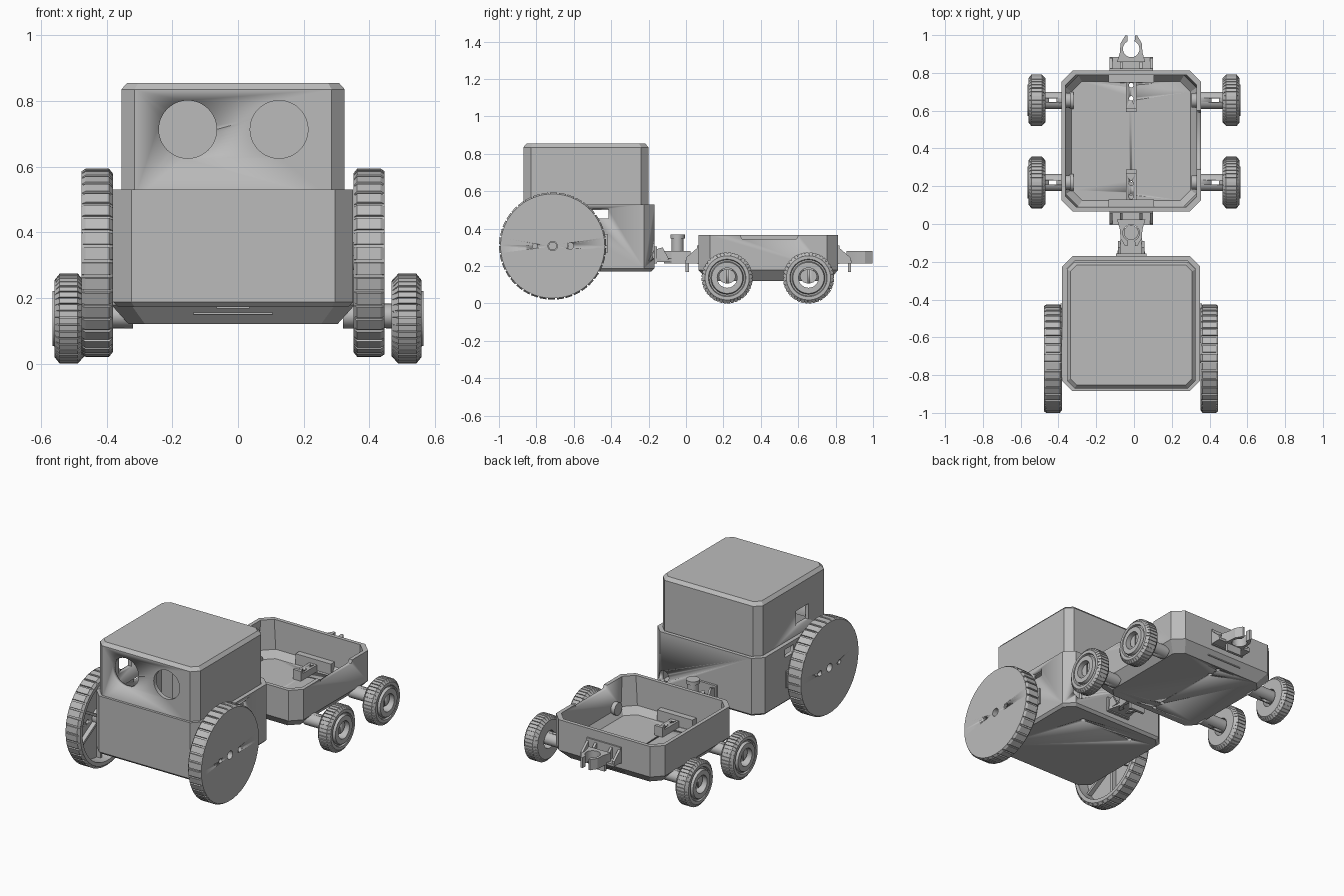
import bpy, bmesh, math
from mathutils import Matrix, Vector

if "Cube" in bpy.data.objects:
    bpy.data.objects.remove(bpy.data.objects["Cube"])

mat = bpy.data.materials.new("plain_grey")
mat.use_nodes = True
GREY = (0.5, 0.5, 0.5, 1)
mat.diffuse_color = GREY
mat.node_tree.nodes["Principled BSDF"].inputs["Base Color"].default_value = GREY
CX = -0.015  # shared centre line of cab and trailer


def finish(bm, name):
    bmesh.ops.recalc_face_normals(bm, faces=bm.faces)
    me = bpy.data.meshes.new(name)
    bm.to_mesh(me)
    bm.free()
    ob = bpy.data.objects.new(name, me)
    bpy.context.collection.objects.link(ob)
    me.materials.append(mat)
    bpy.ops.object.select_all(action='DESELECT')
    ob.select_set(True)
    bpy.context.view_layer.objects.active = ob
    bpy.ops.object.shade_smooth_by_angle(angle=math.radians(25))
    return ob


def skin(rings, name, closed=False):
    bm = bmesh.new()
    vs = [[bm.verts.new(p) for p in r] for r in rings]
    n = len(vs[0])
    for a, b in zip(vs, vs[1:] + (vs[:1] if closed else [])):
        for i in range(n):
            j = (i + 1) % n
            bm.faces.new((a[i], a[j], b[j], b[i]))
    if not closed:
        bm.faces.new(vs[0])
        bm.faces.new(vs[-1])
    return finish(bm, name)


def octagon(z, hx, hy, c, cy):
    # rectangle with clipped corners
    pts = [(hx, hy - c), (hx - c, hy), (c - hx, hy), (-hx, hy - c),
           (-hx, c - hy), (c - hx, -hy), (hx - c, -hy), (hx, c - hy)]
    return [(CX + x, cy + y, z) for x, y in pts]


def shell(name, cy, levels):
    return skin([octagon(*lv, cy) for lv in levels], name)


def box(name, x0, x1, y0, y1, z0, z1):
    quad = [(x0, y0), (x1, y0), (x1, y1), (x0, y1)]
    return skin([[(x, y, z) for x, y in quad] for z in (z0, z1)], name)


def cyl(name, axis, centre, r, length, n=32, squash=1):
    rot = Vector((0, 0, 1)).rotation_difference(Vector(axis)).to_matrix().to_4x4()
    bm = bmesh.new()
    bmesh.ops.create_cone(bm, cap_ends=True, segments=n, radius1=r, radius2=r, depth=length,
                          matrix=Matrix.Translation(centre) @ Matrix.Diagonal((1, 1, squash, 1)) @ rot)
    return finish(bm, name)


def prism(name, outline, place, depth):
    # extrude a flat outline; place maps (a, b, d) to x, y, z
    return skin([[place(a, b, d) for a, b in outline] for d in depth], name)


def cut(ob, cutters):
    for c in cutters:
        c.hide_render = True
        m = ob.modifiers.new("cut", 'BOOLEAN')
        m.operation, m.solver, m.object = 'DIFFERENCE', 'EXACT', c
    bpy.context.view_layer.update()
    dg = bpy.context.evaluated_depsgraph_get()
    me = bpy.data.meshes.new_from_object(ob.evaluated_get(dg))
    ob.modifiers.clear()
    ob.data = me
    for c in cutters:
        bpy.data.objects.remove(c)
    return ob


def wheel(name, profile, x, side, y, z, teeth):
    # spun profile of (outward offset, radius, groove depth)
    steps = [(0, 0), (0.78, 0), (0.8, 1), (0.98, 1)]
    turns = [((i + s) / teeth * math.tau, g) for i in range(teeth) for s, g in steps]
    rings = [[(x + side * u, y + (r - d * g) * math.cos(a), z + (r - d * g) * math.sin(a))
              for a, g in turns] for u, r, d in profile]
    return skin(rings, name, closed=True)


# Cab: open lower tub and hollow head
body_y, head_y = -0.527, -0.535
body = shell("lower_body", body_y, [
    (0.2, 0.34, 0.335, 0.045), (0.53, 0.34, 0.335, 0.045), (0.53, 0.365, 0.358, 0.055),
    (0.187, 0.365, 0.358, 0.055), (0.172, 0.35, 0.343, 0.05)])
cut(body, [box("slot_cutter", -1, 1, -0.5, -0.415, 0.455, 0.505),
           cyl("cable_cutter", (0, 1, 0), (0.27, -0.17, 0.26), 0.035, 0.12),
           cyl("screw_cutter", (0, 0, 1), (0.15, -0.28, 0.18), 0.014, 0.1, 16),
           cyl("screw_cutter", (0, 0, 1), (-0.2, -0.28, 0.18), 0.014, 0.1, 16)])
head = shell("head", head_y, [
    (0.83, 0.315, 0.31, 0.03), (0.5, 0.315, 0.31, 0.03), (0.5, 0.34, 0.335, 0.04),
    (0.835, 0.34, 0.335, 0.04), (0.855, 0.322, 0.317, 0.033)])
cut(head, [cyl("eye_cutter", (0, 1, 0), (x, -0.87, 0.713), 0.088, 0.15, 48) for x in (-0.153, 0.125)]
    + [box("window_cutter", -0.45, -0.3, -0.68, -0.56, 0.585, 0.68)])

# Large drive wheels: cupped discs with spokes and a hub
WY, WZ = -0.713, 0.307
big = [(0.0, 0.25, 0), (0.0, 0.272, 0), (0.012, 0.287, 0.008), (0.083, 0.287, 0.008),
       (0.095, 0.279, 0), (0.095, 0.025, 0), (0.01, 0.025, 0), (0.01, 0.05, 0),
       (0.075, 0.05, 0), (0.075, 0.25, 0)]
for tag, s in (("left", 1), ("right", -1)):
    x0 = CX + s * 0.366
    w = wheel(tag + "_drive_wheel", big, x0, s, WY, WZ, 38)
    cut(w, [cyl("bolt_cutter", (1, 0, 0), (x0, WY + dy, WZ), r, 0.4, 16)
            for dy, r in ((-0.095, 0.013), (0.095, 0.017))])
    for i in range(6):
        spoke = box(tag + "_spoke", -0.014, 0.014, 0.045, 0.255, -0.008, 0.008)
        spoke.data.transform(Matrix.Translation((x0 + s * 0.062, WY, WZ))
                             @ Matrix.Rotation(math.radians(30 + 60 * i), 4, 'X'))
    cyl(tag + "_drive_axle", (1, 0, 0), (x0 - s * 0.005, WY, WZ), 0.022, 0.06)
    box(tag + "_motor_plate", *sorted((x0 - s * 0.004, x0 + s * 0.008)), -0.63, -0.42, 0.27, 0.37)

# Trailer tub
ty = 0.44
tub = shell("trailer_tub", ty, [
    (0.145, 0.315, 0.315, 0.055), (0.185, 0.345, 0.347, 0.065), (0.365, 0.347, 0.35, 0.055),
    (0.365, 0.37, 0.373, 0.06), (0.178, 0.37, 0.373, 0.06), (0.12, 0.318, 0.32, 0.05)])
notch = prism("notch_cutter", [(0.28, 0.38), (0.3, 0.345), (0.59, 0.345), (0.61, 0.38)],
              lambda a, b, d: (d, a, b), (0.3, 0.4))
cut(tub, [notch] + [cyl("drain_cutter", (0, 0, 1), (CX, y, 0.13), 0.012, 0.1, 16)
                    for y in (0.165, 0.235, 0.665, 0.735)])

# Trailer wheels and slotted axle stubs
small = [(0, 0.053, 0), (0, 0.115, 0), (0.02, 0.137, 0.006), (0.075, 0.137, 0.006),
         (0.09, 0.118, 0), (0.09, 0.1, 0), (0.08, 0.096, 0), (0.08, 0.088, 0),
         (0.097, 0.083, 0), (0.097, 0.053, 0)]
for tag, s in (("left", 1), ("right", -1)):
    for end, y in (("front", 0.22), ("rear", 0.655)):
        wheel(f"{end}_{tag}_trailer_wheel", small, s * 0.468, s, y, 0.137, 40)
        stub = cyl(f"{end}_{tag}_axle_stub", (1, 0, 0), (s * 0.43, y, 0.145), 0.045, 0.22, 32, 0.85)
        xs = sorted((s * 0.41, s * 0.45))
        cut(stub, [box("pin_cutter", *xs, y - 0.01, y + 0.01, 0, 0.3),
                   box("split_cutter", *sorted((s * 0.5, s * 0.6)), y - 0.004, y + 0.004, 0, 0.3)])
        cyl(f"{end}_{tag}_axle_boss", (1, 0, 0), (CX + s * 0.335, y, 0.2), 0.038, 0.03, 24)

# Inner mounting strips, and couplings outside, at both trailer ends
for end, s in (("front", -1), ("rear", 1)):
    def at(dy):
        return ty + s * dy

    def span(a, b):
        return sorted((at(a), at(b)))
    strip = box(end + "_mount_strip", CX - 0.027, CX + 0.027, *span(0.17, 0.325), 0.14, 0.185)
    cut(strip, [cyl("screw_cutter", (0, 0, 1), (CX, at(d), 0.16), 0.012, 0.2, 16)
                for d in (0.225, 0.295)])
    box(end + "_strip_stop", CX - 0.027, CX + 0.027, *span(0.152, 0.172), 0.14, 0.205)
    box(end + "_wall_plate", CX - 0.12, CX + 0.12, *span(0.31, 0.352), 0.15, 0.215)

    # bracket plate with side gussets
    box(end + "_bracket_plate", CX - 0.115, CX + 0.115, *span(0.37, 0.382), 0.21, 0.31)
    box(end + "_bracket_shelf", CX - 0.115, CX + 0.115, *span(0.37, 0.445), 0.215, 0.23)
    for x in (-0.115, 0.1, -0.06, 0.045):
        prism(end + "_gusset", [(0.37, 0.215), (0.37, 0.305), (0.44, 0.245), (0.44, 0.215)],
              lambda a, b, d: (CX + d, at(a), b), (x, x + 0.015))
    box(end + "_bracket_tab", CX - 0.05, CX + 0.05, *span(0.425, 0.442), 0.168, 0.23)

    # open clip that grips the hitch pin
    ring = [(0.044 * math.cos(t), 0.044 * math.sin(t)) for t in
            [math.radians(65 - 310 * i / 20) for i in range(21)]]
    edge = [(-0.032, 0.07), (-0.056, 0.03), (-0.06, -0.02), (-0.075, -0.07),
            (0.075, -0.07), (0.06, -0.02), (0.056, 0.03), (0.032, 0.07)]
    cy_clip = 0.487
    prism(end + "_coupling_clip", ring + [(-0.02, 0.07)] + edge + [(0.02, 0.07)],
          lambda a, b, d: (CX + a, at(cy_clip + b), d), (0.215, 0.28))

# Cab hitch: back plate, tapered arm and capped pin
box("hitch_plate", CX - 0.08, CX + 0.08, -0.172, -0.155, 0.215, 0.305)
prism("hitch_arm", [(-0.075, -0.16), (0.075, -0.16), (0.065, -0.11), (0.04, -0.02),
                    (-0.04, -0.02), (-0.065, -0.11)],
      lambda a, b, d: (CX + a, b, d), (0.222, 0.24))
for x in (-0.07, 0.056):
    prism("hitch_gusset", [(-0.16, 0.23), (-0.16, 0.29), (-0.125, 0.3), (-0.09, 0.235)],
          lambda a, b, d: (CX + d, a, b), (x, x + 0.014))
cyl("hitch_pin", (0, 0, 1), (CX, -0.045, 0.295), 0.032, 0.13)
cyl("hitch_pin_cap", (0, 0, 1), (CX, -0.045, 0.358), 0.039, 0.022)
